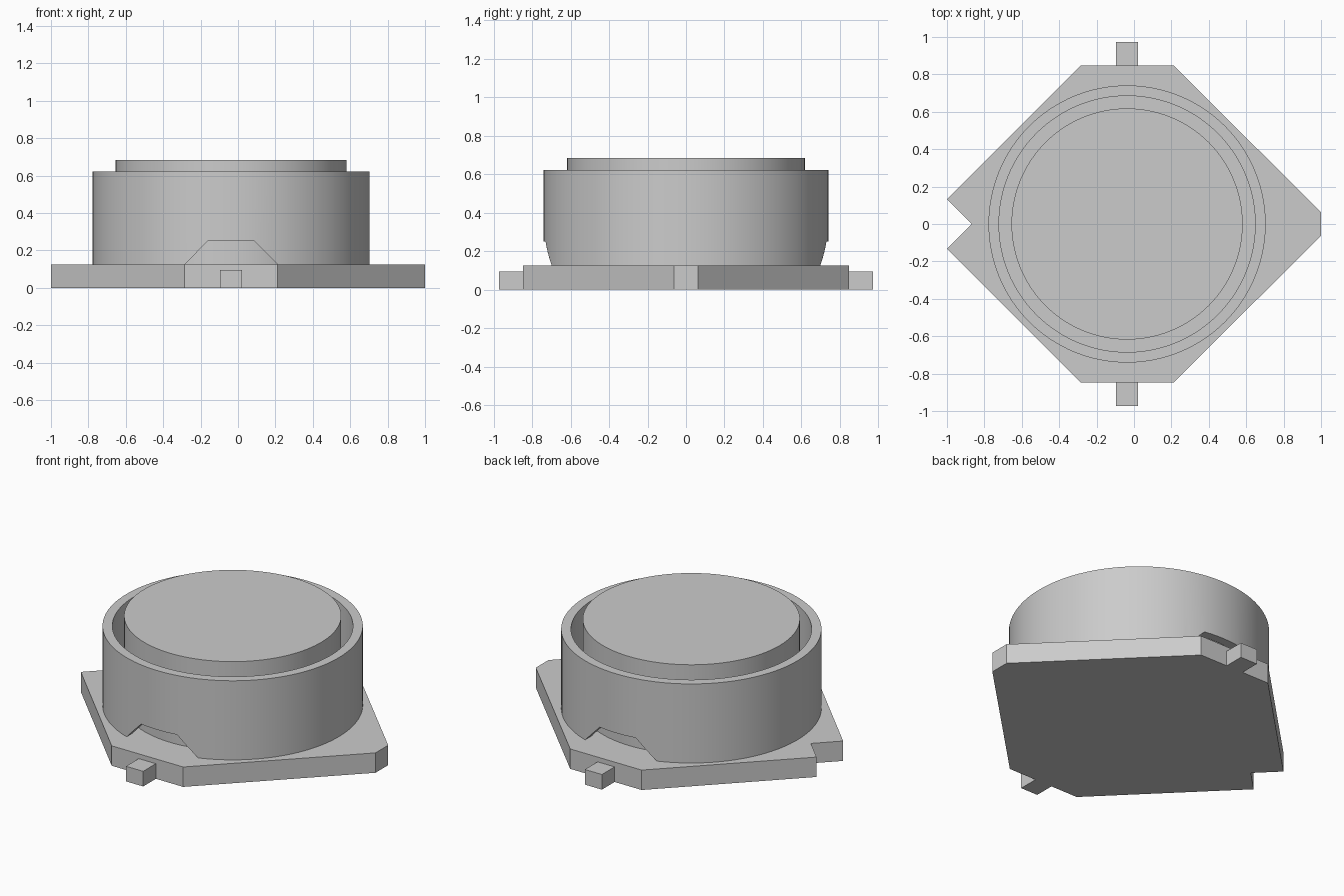
import bpy, bmesh, math

if "Cube" in bpy.data.objects:
    bpy.data.objects.remove(bpy.data.objects["Cube"])

CX = -0.037          # shared axis of the round parts
PLATE_TOP = 0.125
SEGMENTS = 128


def make_object(name, bm):
    bmesh.ops.recalc_face_normals(bm, faces=bm.faces)
    mesh = bpy.data.meshes.new(name)
    bm.to_mesh(mesh)
    bm.free()
    obj = bpy.data.objects.new(name, mesh)
    bpy.context.collection.objects.link(obj)
    return obj


def prism(name, outline, offset):
    """Extrude a closed 3D outline along an offset vector."""
    bm = bmesh.new()
    face = bm.faces.new([bm.verts.new(p) for p in outline])
    new = bmesh.ops.extrude_face_region(bm, geom=[face], use_keep_orig=True)["geom"]
    bmesh.ops.translate(bm, vec=offset, verts=[v for v in new if isinstance(v, bmesh.types.BMVert)])
    return make_object(name, bm)


def revolve(name, profile, closed):
    """Spin a (radius, z) profile about the shared axis; open ends are capped."""
    bm = bmesh.new()
    rings = []
    for r, z in profile:
        angles = [2 * math.pi * i / SEGMENTS for i in range(SEGMENTS)]
        rings.append([bm.verts.new((CX + r * math.cos(a), r * math.sin(a), z)) for a in angles])
    pairs = list(zip(rings, rings[1:]))
    if closed:
        pairs.append((rings[-1], rings[0]))
    else:
        bm.faces.new(rings[0])
        bm.faces.new(rings[-1])
    for low, high in pairs:
        for i in range(SEGMENTS):
            j = (i + 1) % SEGMENTS
            bm.faces.new((low[i], low[j], high[j], high[i]))
    return make_object(name, bm)


def smooth(obj):
    bpy.ops.object.select_all(action='DESELECT')
    obj.select_set(True)
    bpy.context.view_layer.objects.active = obj
    bpy.ops.object.shade_smooth_by_angle(angle=math.radians(30))


# Base plate: clipped diamond with a V notch on the left
half = [(1, 0.063), (0.212, 0.847), (-0.285, 0.847), (-1, 0.132)]
outline = half + [(-0.868, 0)] + [(x, -y) for x, y in reversed(half)]
prism("base_plate", [(x, y, 0) for x, y in outline], (0, 0, PLATE_TOP))

# Small terminal tabs, front and back
for name, side in (("front_tab", -1), ("back_tab", 1)):
    corners = [(-0.097, 0.847), (0.022, 0.847), (0.022, 0.973), (-0.097, 0.973)]
    prism(name, [(x, y * side, 0) for x, y in corners], (0, 0, 0.095))

# Round core
smooth(revolve("core", [(0.618, PLATE_TOP), (0.618, 0.685)], False))

# Outer ring, separated from the core by a narrow gap
ring = revolve("outer_ring", [(0.741, PLATE_TOP), (0.741, 0.622),
                              (0.685, 0.622), (0.685, PLATE_TOP)], True)

# Trapezoid openings through the front and back of the ring
opening = [(-0.285, 0.05), (0.212, 0.05), (0.212, PLATE_TOP),
           (0.088, 0.25), (-0.162, 0.25), (-0.285, PLATE_TOP)]
cutter = prism("opening_cutter", [(x, -1, z) for x, z in opening], (0, 2, 0))
cutter.hide_render = True
cut = ring.modifiers.new("openings", 'BOOLEAN')
cut.operation = 'DIFFERENCE'
cut.solver = 'EXACT'
cut.object = cutter
bpy.ops.object.select_all(action='DESELECT')
ring.select_set(True)
bpy.context.view_layer.objects.active = ring
bpy.ops.object.modifier_apply(modifier=cut.name)
bpy.data.objects.remove(cutter)
smooth(ring)
